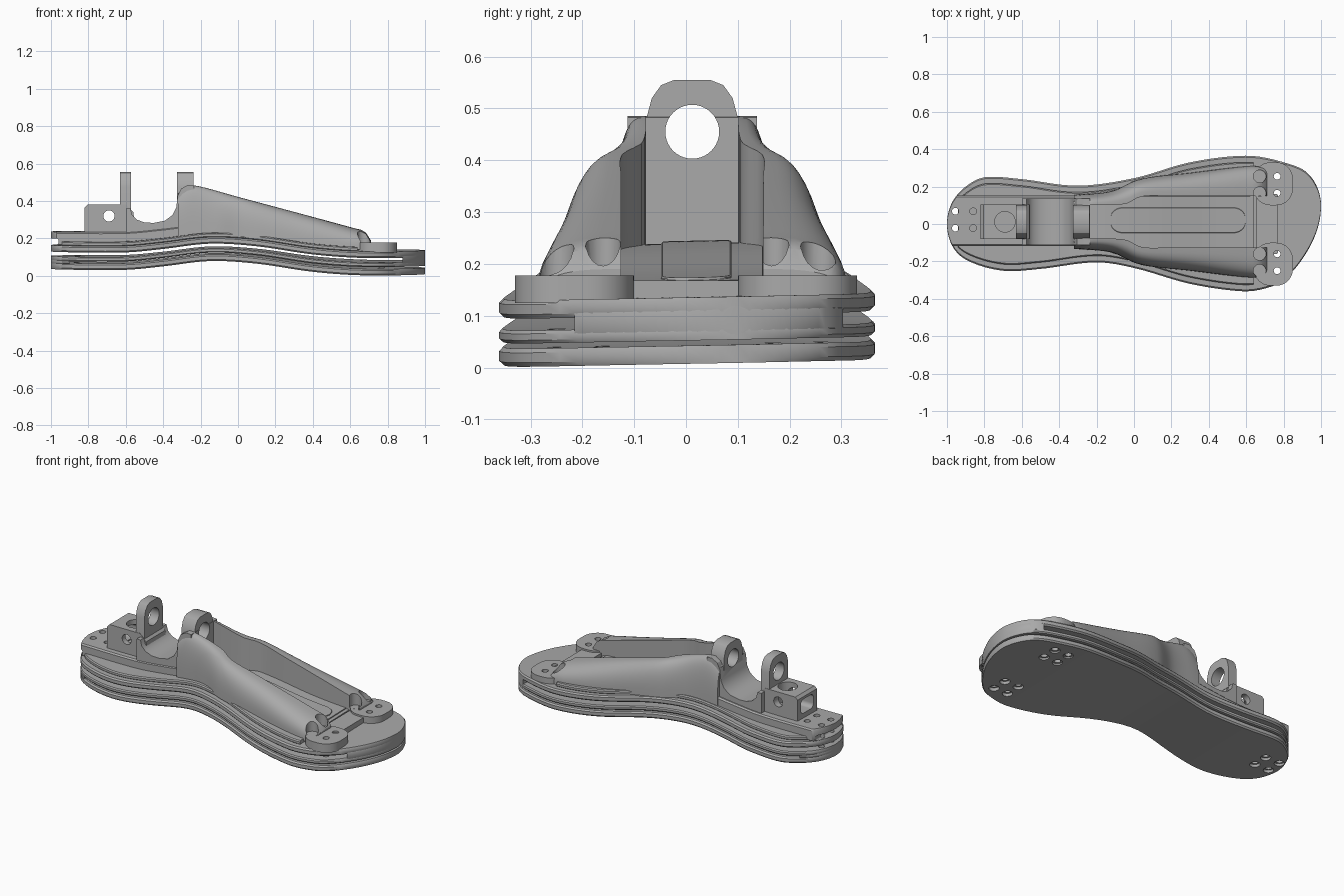
import bpy, bmesh
from math import acos, cos, sin, pi, radians
from mathutils import Vector

cube = bpy.data.objects.get("Cube")
if cube:
    bpy.data.objects.remove(cube, do_unlink=True)

grey = bpy.data.materials.new("satin grey")
grey.use_nodes = True
shade = (0.4, 0.4, 0.4, 1)
grey.diffuse_color = shade
grey.node_tree.nodes["Principled BSDF"].inputs["Base Color"].default_value = shade

MID = 0.012      # ankle centre line
ROLL = 0.02      # slight sideways tilt of the sole


def curve(points, warp=lambda v: v):
    """Smooth function through (x, value) points."""
    xs = [warp(p[0]) for p in points]
    ys = [p[1] for p in points]
    last = len(xs) - 1

    def slope(i):
        a, b = max(i - 1, 0), min(i + 1, last)
        return (ys[b] - ys[a]) / (xs[b] - xs[a])

    def value(x):
        x = min(max(warp(x), xs[0]), xs[last])
        i = 0
        while i < last - 1 and x > xs[i + 1]:
            i += 1
        w = xs[i + 1] - xs[i]
        t = (x - xs[i]) / w
        s = t * t * (3 - 2 * t)
        return (ys[i] * (1 - s) + ys[i + 1] * s
                + w * t * (1 - t) * (slope(i) * (1 - t) - slope(i + 1) * t))
    return value


def angle(x):
    return acos(max(-1, min(1, -x)))


# Foot outline on each side and the arch height
left = curve([(-1, 0), (-.97, .12), (-.9, .2), (-.8, .25), (-.6, .24), (-.3, .205), (0, .245),
              (.3, .33), (.6, .365), (.8, .33), (.93, .27), (1, .1)], angle)
right = curve([(-1, 0), (-.97, -.12), (-.9, -.19), (-.7, -.25), (-.5, -.24), (-.2, -.205),
               (0, -.235), (.3, -.32), (.58, -.36), (.7, -.345), (.8, -.3), (.93, -.14), (1, .1)], angle)
arch = curve([(-1, .037), (-.6, .037), (-.4, .055), (-.15, .083), (.1, .07), (.4, .028),
              (.65, .01), (1, .007)])


def loft(name, *parts):
    """Skin one or more stacks of rings and cap their ends."""
    bm = bmesh.new()
    for rings in parts:
        rows = [[bm.verts.new(p) for p in ring] for ring in rings]
        n = len(rows[0])
        for a, b in zip(rows, rows[1:]):
            for i in range(n):
                j = (i + 1) % n
                bm.faces.new((a[i], a[j], b[j], b[i]))
        bm.faces.new(rows[0][::-1])
        bm.faces.new(rows[-1])
    bmesh.ops.remove_doubles(bm, verts=bm.verts, dist=1e-5)
    bmesh.ops.recalc_face_normals(bm, faces=bm.faces)
    mesh = bpy.data.meshes.new(name)
    bm.to_mesh(mesh)
    bm.free()
    mesh.materials.append(grey)
    obj = bpy.data.objects.new(name, mesh)
    bpy.context.collection.objects.link(obj)
    return obj


def layer(name, bottom, top, start=-1, end=1, lo=right, hi=left, count=64):
    """Plate with eased edges that follows the arch between two heights above it."""
    a, b = angle(start), angle(end)
    rings = []
    for k in range(count + 1):
        x = -cos(a + (b - a) * k / count)
        l, h = lo(x), hi(x)
        c = min((top - bottom) / 4, (h - l) / 4, .008)
        sides = [(l + c, bottom), (h - c, bottom), (h, bottom + c), (h, top - c),
                 (h - c, top), (l + c, top), (l, top - c), (l, bottom + c)]
        rings.append([(x, y, arch(x) + z + ROLL * y) for y, z in sides])
    return loft(name, rings)


def slab(name, profile, low, high, axis):
    """Extrude a 2D profile along x, y or z."""
    return loft(name, [[Vector(p[:axis] + (d,) + p[axis:]) for p in profile] for d in (low, high)])


def disc(u, v, r, n=28):
    return [(u + r * cos(2 * pi * i / n), v + r * sin(2 * pi * i / n)) for i in range(n)]


def rounded(u0, u1, v0, v1, r):
    corners = [(u1 - r, v1 - r), (u0 + r, v1 - r), (u0 + r, v0 + r), (u1 - r, v0 + r)]
    return [(u + r * cos((q + k / 8) * pi / 2), v + r * sin((q + k / 8) * pi / 2))
            for q, (u, v) in enumerate(corners) for k in range(9)]


def drill(name, spots, r, low, high):
    return loft(name, *[[[(x, y, z) for x, y in disc(*s, r, 20)] for z in (low, high)] for s in spots])


def cut(targets, cutter):
    for obj in targets:
        mod = obj.modifiers.new("cut", 'BOOLEAN')
        mod.operation, mod.solver, mod.object = 'DIFFERENCE', 'EXACT', cutter
        bpy.context.view_layer.update()
        graph = bpy.context.evaluated_depsgraph_get()
        mesh = bpy.data.meshes.new_from_object(obj.evaluated_get(graph))
        obj.modifiers.clear()
        obj.data = mesh
    bpy.data.objects.remove(cutter, do_unlink=True)


# Stacked sole plates with heel and toe spacers
sole = layer("sole_plate", 0, .035)
middle = layer("middle_plate", .045, .07)
upper = layer("upper_plate", .093, .128)
heel_spacer = layer("heel_spacer", .03, .05, end=-.9, count=12)
toe = layer("toe_block", .055, .11, start=.88, count=16)
flange = layer("shell_flange", .125, .15, -.94, .64,
               lambda x: right(x) + .035, lambda x: left(x) - .035)
deck = layer("heel_deck", .125, .2, -1, -.24,
             lambda x: max(right(x), MID - .13), lambda x: min(left(x), MID + .14))

# Tray floor with raised strip
layer("tray_floor", .145, .156, -.24, .62, lambda x: -.13, lambda x: .15)
strip_bend = lambda x: .068 * (max(0, 1 - max(0, abs(x - .235) - .297) ** 2 / .068 ** 2)) ** .5
layer("floor_strip", .15, .161, -.13, .6, lambda x: .02 - strip_bend(x), lambda x: .02 + strip_bend(x))

# Broad shell sides: upright inside the tray, rounded outside
crest = curve([(-.32, .44), (-.28, .475), (-.23, .483), (0, .422), (.62, .255), (.68, .235), (.71, .19)])
outer = curve([(-.32, .145), (-.12, .165), (.03, .228), (.3, .262), (.62, .298), (.71, .29)])
inner = curve([(-.32, .09), (-.05, .095), (.04, .135), (.2, .137), (.71, .137)])


def shell_side(name, side):
    rings = []
    for k in range(41):
        x = -.32 + 1.03 * k / 40
        base, top, i, o = arch(x) + .13, crest(x), inner(x), outer(x)
        section = [(i, base)]
        for q in range(13):
            t = q / 12 * pi / 2
            section.append((i + (o - i) * sin(t) ** .7, base + (top - base) * max(cos(t), 0) ** .7))
        rings.append([(x, side * y + MID, z) for y, z in section])
    return loft(name, rings)


walls = [shell_side("left_shell_side", 1), shell_side("right_shell_side", -1)]

# Bolt pads and their bridge
pads = [slab(n + "_bolt_pad", rounded(.64, .85, y - .115, y + .115, .09), .125, .178, 2)
        for n, y in (("left", .215), ("right", -.215))]
slab("pad_bridge", rounded(.655, .77, -.16, .16, .01), .12, .168, 2)

# Ankle: heel block, saddle and two ring brackets
block = slab("heel_block", [(-.82, .2), (-.82, .365), (-.805, .38), (-.6, .38), (-.56, .34),
                            (-.54, .2)], MID - .092, MID + .092, 1)
saddle_top = [(-.6, .36), (-.575, .36), (-.565, .325), (-.54, .3), (-.5, .285), (-.45, .283),
              (-.39, .295), (-.35, .325), (-.33, .365), (-.322, .43), (-.305, .465), (-.27, .485),
              (-.235, .483)]
saddle = slab("saddle", [(-.6, .2)] + saddle_top + [(-.235, .2)], MID - .125, MID + .125, 1)
half = [(.09, .22), (.09, .475), (.078, .52), (.06, .545), (.035, .555)]
ring = [(MID + y, z) for y, z in half] + [(MID - y, z) for y, z in half[::-1]]
rear = slab("rear_ring_bracket", ring, -.63, -.573, 0)
front = slab("front_ring_bracket", ring, -.325, -.237, 0)

# Holes
cut([rear, front, saddle], slab("ring_cutter", disc(MID, .455, .052, 40), -.7, -.2, 0))
cut([block], slab("pin_cutter", disc(-.69, .32, .03), -.3, .3, 1))
cut([block], slab("post_cutter", disc(-.69, MID, .055), .26, .5, 2))
cut([block], slab("heel_opening", rounded(MID - .06, MID + .06, .265, .35, .025), -.9, -.69, 0))
heel_bolts = [(x, y) for x in (-.955, -.86) for y in (.068, -.022)]
toe_bolts = [(x, y) for x in (.672, .765) for y in (.255, .165, -.16, -.25)]
cut([deck, upper, middle, sole, heel_spacer], drill("heel_drill", heel_bolts, .018, -.1, .4))
cut(pads + [upper, middle, sole], drill("toe_drill", toe_bolts, .018, -.1, .4))
cut([sole], drill("heel_countersink", heel_bolts, .028, -.1, .052))
cut([sole], drill("toe_countersink", toe_bolts, .028, -.1, .022))
cut(walls, drill("scoop", [b for b in toe_bolts if b[0] < .7], .034, .178, .4))

# Notch under the back of the heel deck
cut([deck], slab("heel_notch", rounded(-1.1, -.96, .166, .2, .012), -.3, .3, 1))

# Smooth curved faces, keep machined edges sharp
for obj in bpy.context.scene.objects:
    obj.select_set(obj.type == 'MESH')
bpy.context.view_layer.objects.active = sole
bpy.ops.object.shade_smooth_by_angle(angle=radians(32))
